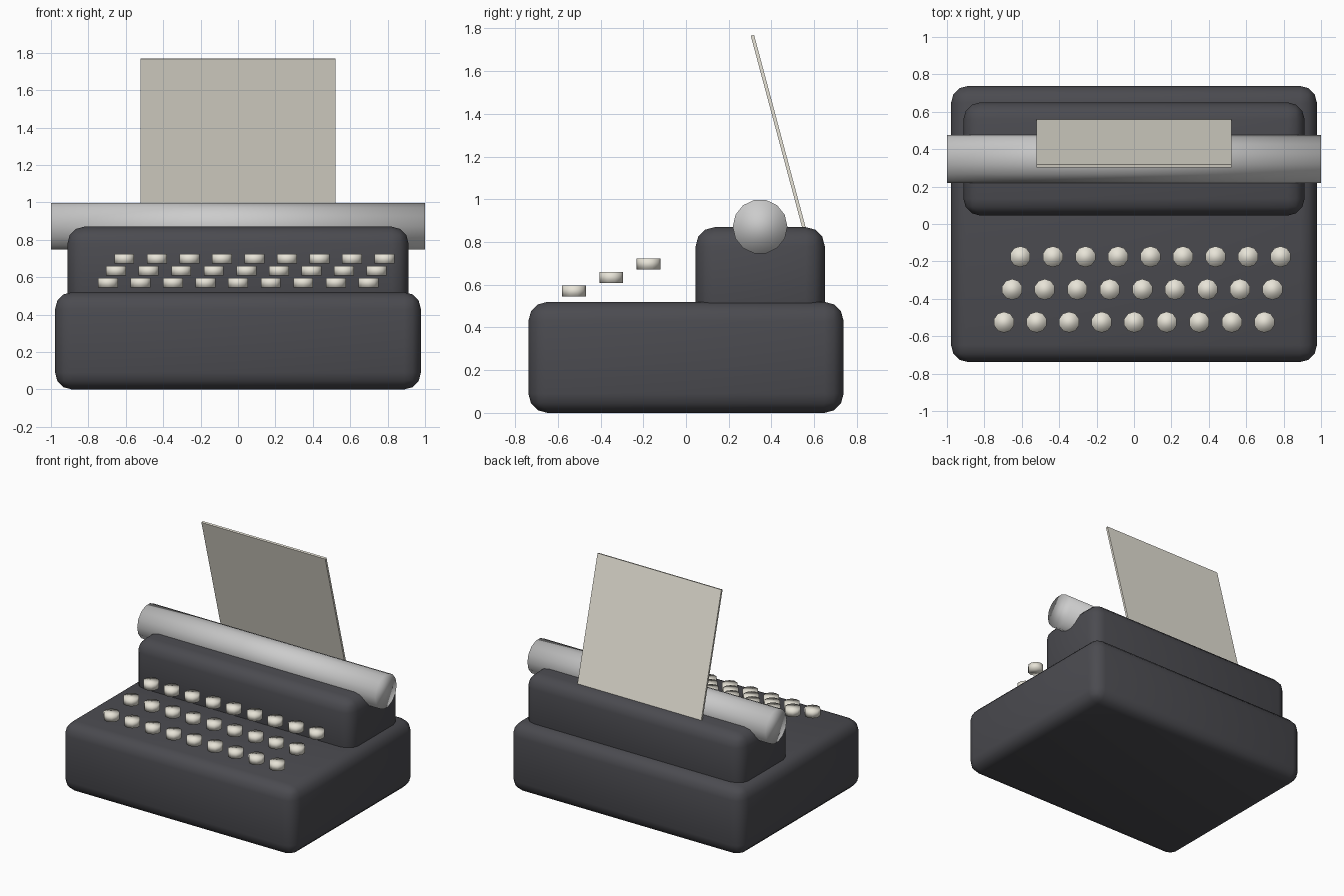
import bpy
from math import radians, sin, cos

if "Cube" in bpy.data.objects:
    bpy.data.objects.remove(bpy.data.objects["Cube"])


def material(name, rgb):
    m = bpy.data.materials.new(name)
    m.diffuse_color = (*rgb, 1)
    m.use_nodes = True
    m.node_tree.nodes["Principled BSDF"].inputs["Base Color"].default_value = m.diffuse_color
    return m


dark = material("dark_enamel", (0.07, 0.07, 0.08))
cream = material("cream", (0.80, 0.77, 0.68))


def box(name, lo, hi, mat, bevel=0.0):
    centre = [(a + b) / 2 for a, b in zip(lo, hi)]
    bpy.ops.mesh.primitive_cube_add(size=1, location=centre)
    ob = bpy.context.object
    ob.name = name
    ob.scale = [b - a for a, b in zip(lo, hi)]
    bpy.ops.object.transform_apply(location=False, rotation=False, scale=True)
    ob.data.materials.append(mat)
    if bevel:
        mod = ob.modifiers.new("rounded_edges", 'BEVEL')
        mod.width = bevel
        mod.segments = 3
        bpy.ops.object.modifier_apply(modifier=mod.name)
        bpy.ops.object.shade_smooth()
    return ob


def cylinder(name, sides, radius, depth, loc, rot=(0, 0, 0), mat=None):
    bpy.ops.mesh.primitive_cylinder_add(vertices=sides, radius=radius, depth=depth,
                                        location=loc, rotation=rot)
    ob = bpy.context.object
    ob.name = name
    bpy.ops.object.shade_smooth()
    if mat:
        ob.data.materials.append(mat)
    return ob


# Rounded body and the carriage housing sunk slightly into it
box("base", (-0.978, -0.738, 0), (0.978, 0.738, 0.52), dark, 0.09)
box("carriage_housing", (-0.912, 0.045, 0.41), (0.912, 0.65, 0.87), dark, 0.09)

# Platen roller across the carriage
cylinder("platen", 14, 0.128, 2.0, (0, 0.347, 0.872), (0, radians(90), 0))

# Sheet of paper leaning forward out of the carriage
tilt, length = radians(15), 0.965
top_y, top_z = 0.311, 1.768
paper = box("paper", (-0.52, -0.008, -length / 2), (0.52, 0.008, length / 2), cream)
paper.rotation_euler.x = tilt
paper.location = (0, top_y + sin(tilt) * length / 2, top_z - cos(tilt) * length / 2)

# Three staggered, rising rows of nine keys
for row in range(3):
    for col in range(9):
        cylinder(f"key_{row + 1}_{col + 1}", 10, 0.056, 0.052,
                 (-0.695 + 0.0435 * row + 0.174 * col,
                  -0.525 + 0.175 * row,
                  0.57 + 0.064 * row), mat=cream)
